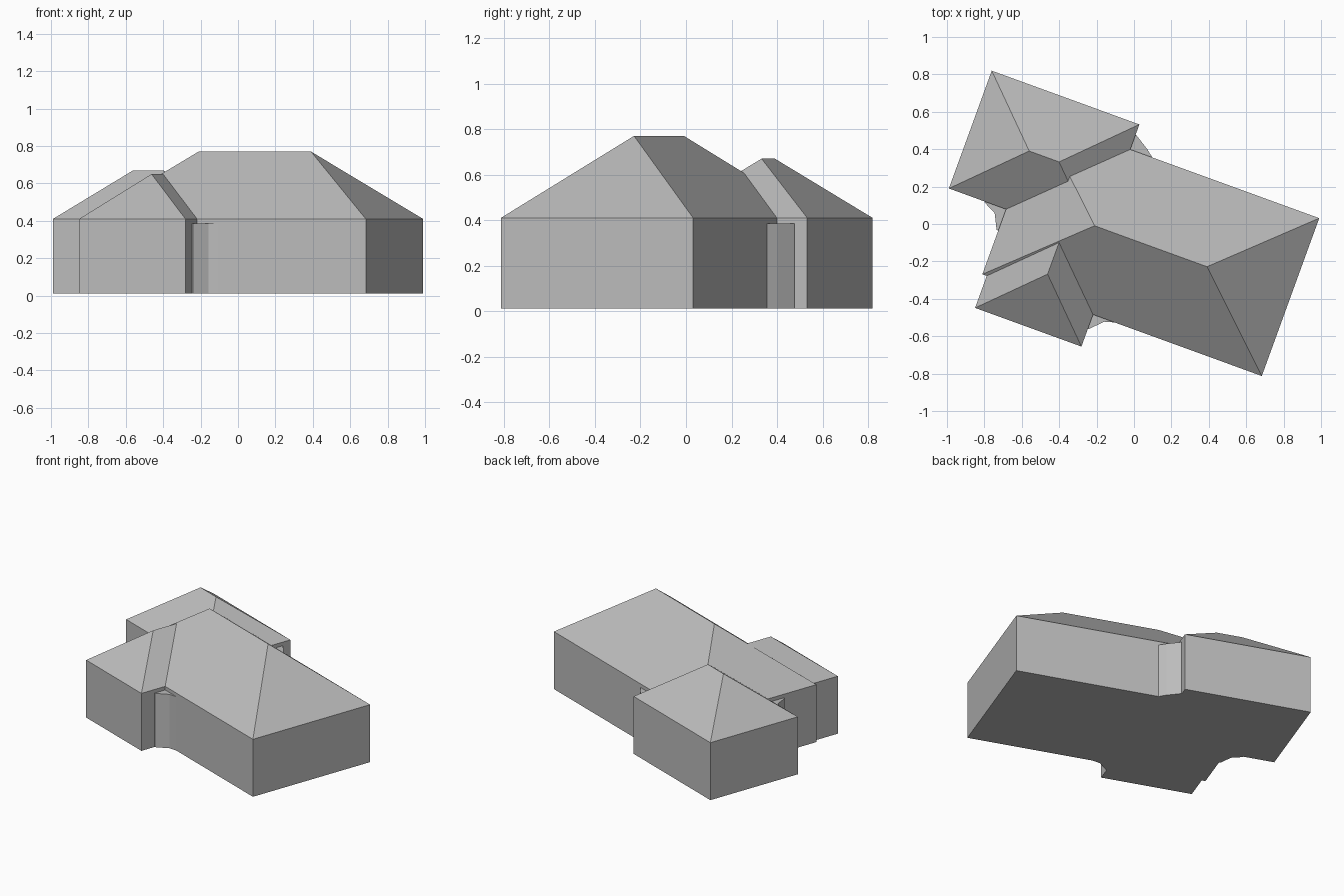
import bpy, bmesh
from math import radians
from mathutils import Matrix

if "Cube" in bpy.data.objects:
    bpy.data.objects.remove(bpy.data.objects["Cube"], do_unlink=True)

BASE, EAVE = 0.012, 0.41
TURN = Matrix.Rotation(radians(-20), 4, 'Z')

grey = bpy.data.materials.new("plain_grey")
grey.use_nodes = True
colour = (0.5, 0.5, 0.5, 1)
grey.diffuse_color = colour
bsdf = grey.node_tree.nodes["Principled BSDF"]
bsdf.inputs["Base Color"].default_value = colour
bsdf.inputs["Roughness"].default_value = 0.9


def finish(name, bm):
    """Turn the plan to the house's angle and make an object."""
    bmesh.ops.recalc_face_normals(bm, faces=bm.faces)
    bm.transform(TURN)
    mesh = bpy.data.meshes.new(name)
    bm.to_mesh(mesh)
    bm.free()
    mesh.materials.append(grey)
    ob = bpy.data.objects.new(name, mesh)
    bpy.context.collection.objects.link(ob)
    return ob


def prism(bm, plan, top):
    """Closed upright prism over a plan outline; returns its top corners."""
    low = [bm.verts.new((x, y, BASE)) for x, y in plan]
    high = [bm.verts.new((x, y, top)) for x, y in plan]
    bm.faces.new(low[::-1])
    for i in range(len(plan)):
        j = (i + 1) % len(plan)
        bm.faces.new((low[i], low[j], high[j], high[i]))
    return high


def hipped_block(name, x0, x1, y0, y1, ridge, inset):
    """Walls with a hipped roof, ridge along the longer side."""
    bm = bmesh.new()
    a, b, c, d = prism(bm, [(x0, y0), (x1, y0), (x1, y1), (x0, y1)], EAVE)
    cx, cy = (x0 + x1) / 2, (y0 + y1) / 2
    if x1 - x0 > y1 - y0:
        p = bm.verts.new((x0 + inset, cy, ridge))
        q = bm.verts.new((x1 - inset, cy, ridge))
        faces = ((a, b, q, p), (b, c, q), (c, d, p, q), (d, a, p))
    else:
        p = bm.verts.new((cx, y0 + inset, ridge))
        q = bm.verts.new((cx, y1 - inset, ridge))
        faces = ((a, b, p), (b, c, q, p), (c, d, q), (d, a, p, q))
    for f in faces:
        bm.faces.new(f)
    return finish(name, bm)


def corner_fill(name, plan):
    """Soft filled-in inner corner between two wings."""
    bm = bmesh.new()
    bm.faces.new(prism(bm, plan, 0.385))
    return finish(name, bm)


# Main body and the two wings
house = hipped_block("house", -0.67, 0.92, -0.53, 0.368, 0.77, 0.475)
parts = [
    hipped_block("back_wing", -0.995, -0.155, -0.16, 0.51, 0.67, 0.335),
    hipped_block("front_wing", -0.645, -0.04, -0.712, 0.08, 0.65, 0.302),
    # Inner corners
    corner_fill("front_corner", [(-0.08, -0.61), (-0.035, -0.61), (0.03, -0.545),
                                 (0.1, -0.525), (0.1, -0.45), (-0.08, -0.45)]),
    corner_fill("back_corner", [(-0.2, 0.3), (-0.02, 0.3), (-0.02, 0.36),
                                (-0.07, 0.4), (-0.15, 0.45), (-0.2, 0.45)]),
    corner_fill("side_corner", [(-0.79, -0.1), (-0.79, -0.165), (-0.72, -0.2),
                                (-0.68, -0.28), (-0.6, -0.3), (-0.6, -0.1)]),
]

# Merge everything into one shell
for part in parts:
    mod = house.modifiers.new("join_" + part.name, 'BOOLEAN')
    mod.operation = 'UNION'
    mod.solver = 'EXACT'
    mod.object = part
bpy.context.view_layer.update()
graph = bpy.context.evaluated_depsgraph_get()
merged = bpy.data.meshes.new_from_object(house.evaluated_get(graph))
house.modifiers.clear()
house.data = merged
house.data.materials.clear()
house.data.materials.append(grey)
for poly in house.data.polygons:
    poly.material_index = 0
for part in parts:
    bpy.data.objects.remove(part, do_unlink=True)
